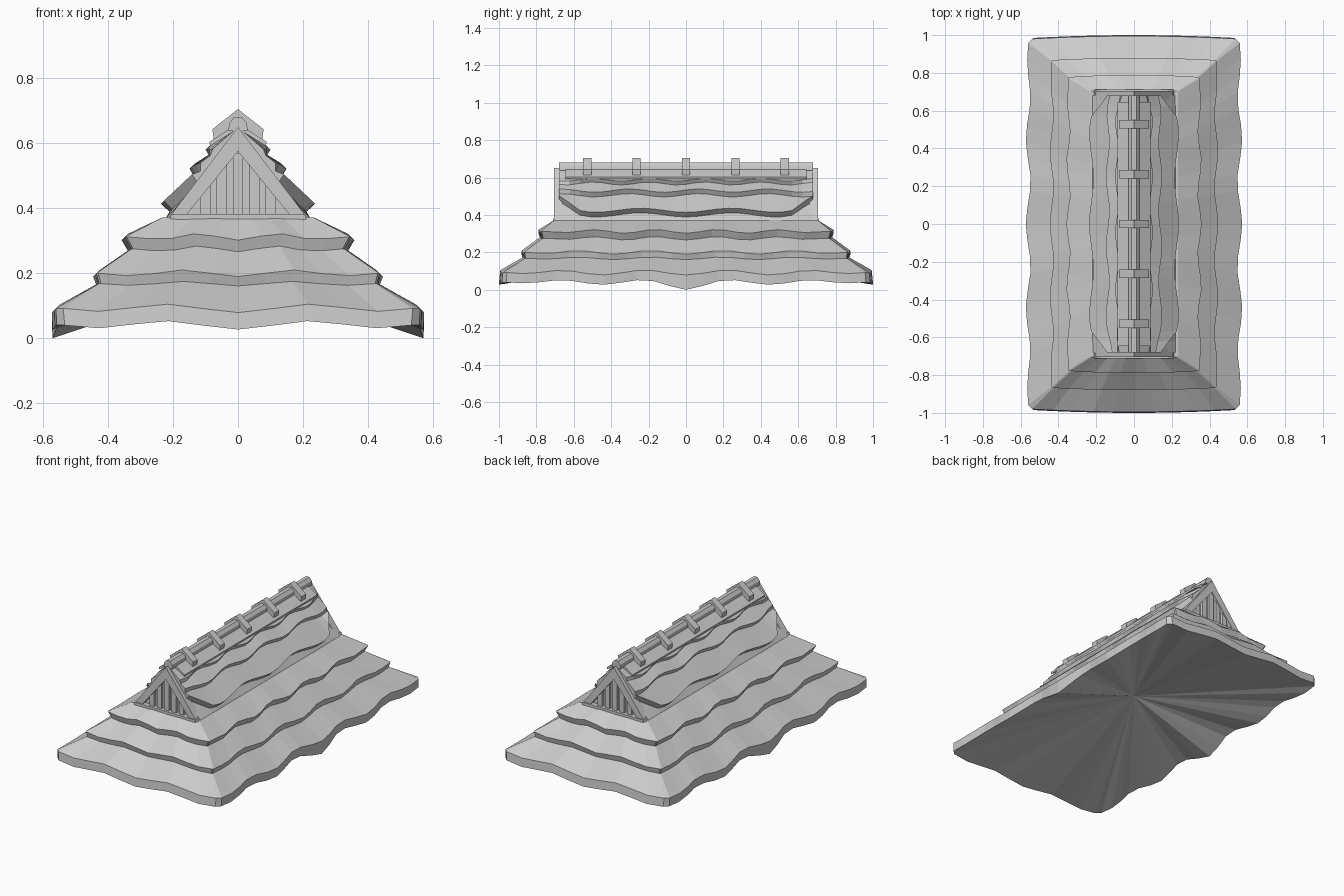
import bpy, bmesh, math
from mathutils import Vector

cube = bpy.data.objects.get("Cube")
if cube:
    bpy.data.objects.remove(cube, do_unlink=True)

grey = bpy.data.materials.new("plain grey")
grey.use_nodes = True
COLOUR = (0.6, 0.6, 0.6, 1)
grey.diffuse_color = COLOUR
grey.node_tree.nodes["Principled BSDF"].inputs["Base Color"].default_value = COLOUR


def finish(name, bm):
    bmesh.ops.recalc_face_normals(bm, faces=bm.faces)
    mesh = bpy.data.meshes.new(name)
    bm.to_mesh(mesh)
    bm.free()
    mesh.materials.append(grey)
    obj = bpy.data.objects.new(name, mesh)
    bpy.context.collection.objects.link(obj)
    return obj


def bridge(bm, a, b):
    """Join two closed loops of equal length with quads."""
    n = len(a)
    for i in range(n):
        j = (i + 1) % n
        bm.faces.new((a[i], a[j], b[j], b[i]))


def prism(name, points, y0, y1):
    """Extrude an x-z outline from y0 to y1."""
    bm = bmesh.new()
    ends = [[bm.verts.new((x, y, z)) for x, z in points] for y in (y0, y1)]
    bridge(bm, *ends)
    for loop in ends:
        bm.faces.new(loop)
    return finish(name, bm)


def mirrored(points):
    """Complete a half outline that runs from +x to the centre line."""
    return points + [(-x, z) for x, z in reversed(points) if x > 0]


def skirt_ring(bm, half_x, half_y, z, corner, amp, phase, dip):
    """One wavy rectangular ring of the lower roof."""
    ring = []
    for k in range(4):
        long_side = k % 2 == 0
        out, along = (half_x, half_y) if long_side else (half_y, half_x)
        normal = Vector((math.cos(k * math.pi / 2), math.sin(k * math.pi / 2), 0))
        tangent = Vector((-normal.y, normal.x, 0))
        count = 22 if long_side else 10
        for i in range(count + 1):
            t = 2 * i / count - 1
            d = t * (along - corner)
            fade = 1 - abs(t) ** 6
            wave = amp * fade * math.cos(d * 14 + phase * (1 if d > 0 else -1) * abs(t))
            push = wave if long_side else 0.015 * (1 - t * t) * amp / 0.013
            sag = dip * max(0, 1 - abs(d) / 0.2) if long_side else 0
            p = normal * (out + push) + tangent * d
            ring.append(bm.verts.new((p.x, p.y, z - wave - sag)))
    return ring


# Lower hipped thatch: three overlapping courses with a hollow underside
courses = [
    (0.558, 0.985, 0.040, 0.025, 0.013, 0, 0.027),
    (0.560, 0.980, 0.092, 0.022, 0.013, 0, 0),
    (0.428, 0.862, 0.168, 0.006, 0.007, 2, 0),
    (0.436, 0.868, 0.200, 0.006, 0.010, 2, 0),
    (0.328, 0.768, 0.275, 0.006, 0.009, 4, 0),
    (0.348, 0.778, 0.312, 0.006, 0.010, 4, 0),
    (0.232, 0.705, 0.372, 0.004, 0, 0, 0),
]
bm = bmesh.new()
rings = [skirt_ring(bm, *c) for c in courses]
for low, high in zip(rings, rings[1:]):
    bridge(bm, low, high)
bm.faces.new(rings[-1])
hollow = bm.verts.new((0, 0, 0.19))
for i, v in enumerate(rings[0]):
    bm.faces.new((v, hollow, rings[0][i - 1]))
finish("lower_thatch", bm)


# Upper gabled thatch: courses drawn in towards the gable ends
def upper_section(y):
    e = max(0, (abs(y) - 0.56) / 0.12)
    w = 0.011 * math.cos(y * 13)
    v = 0.009 * math.cos(y * 17 + 2)
    u = 0.008 * math.cos(y * 21 + 1)
    return mirrored([
        (0.225, 0.365),
        (0.200 + w - 0.070 * e, 0.400 - w + 0.065 * e),
        (0.226 + w - 0.075 * e, 0.425 - w + 0.070 * e),
        (0.125 + v, 0.505 - v),
        (0.140 + v - 0.015 * e, 0.530 - v),
        (0.080 + u, 0.568 - u),
        (0.092 + u - 0.020 * e, 0.588 - u),
        (0, 0.650),
    ])


bm = bmesh.new()
steps = 24
loops = []
for i in range(steps + 1):
    y = 0.68 * (2 * i / steps - 1)
    loops.append([bm.verts.new((x, y, z)) for x, z in upper_section(y)])
for a, b in zip(loops, loops[1:]):
    bridge(bm, a, b)
bm.faces.new(loops[0])
bm.faces.new(loops[-1])
finish("upper_thatch", bm)

# Gable ends: rake boards, sill and upright slats
for s, end in ((-1, "front"), (1, "back")):
    for side, hand in ((1, "left"), (-1, "right")):
        rake = [(0.212, 0.372), (0.165, 0.372), (0, 0.575), (0, 0.65)]
        prism(f"{end}_{hand}_rake_board", [(side * x, z) for x, z in rake],
              s * 0.66, s * 0.705)
    prism(f"{end}_sill", mirrored([(0.212, 0.358), (0.206, 0.382)]), s * 0.66, s * 0.712)
    for i in range(-2, 3):
        x = i * 0.05
        a, b = x - 0.016, x + 0.016
        top = [(b, 0.59 - abs(b) * 1.23), (a, 0.59 - abs(a) * 1.23)]
        prism(f"{end}_slat_{i + 3}", [(a, 0.37), (b, 0.37)] + top, s * 0.67, s * 0.697)

# Ridge: cap planks, pole and saddle clamps
prism("ridge_cap", [(0.085, 0.592), (0.088, 0.604), (0, 0.662),
                    (-0.088, 0.604), (-0.085, 0.592), (0, 0.645)], -0.645, 0.645)
prism("ridge_pole", mirrored([(0.03, 0.638), (0.027, 0.662), (0.012, 0.68)]), -0.68, 0.68)
clamp = mirrored([(0.05, 0.612), (0.072, 0.596), (0.079, 0.643), (0, 0.705)])
for i in range(-2, 3):
    y = i * 0.264
    prism(f"ridge_clamp_{i + 3}", clamp + [(0, 0.64)], y - 0.022, y + 0.022)
